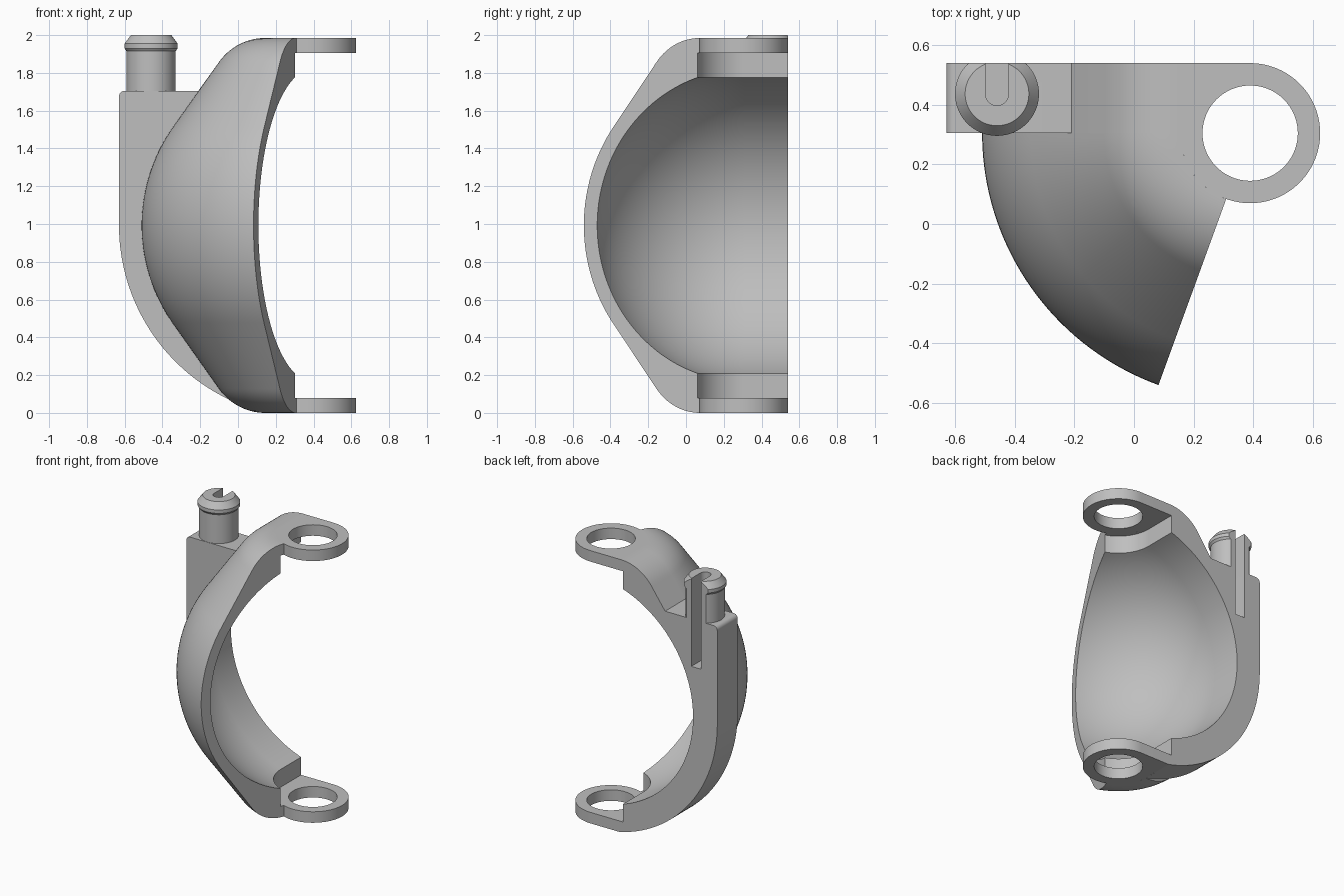
import bpy, bmesh, math
from math import sin, cos, radians, degrees, acos, asin
from mathutils import Vector

cube = bpy.data.objects.get("Cube")
if cube:
    bpy.data.objects.remove(cube, do_unlink=True)

AX, AY, MID = 0.39, 0.305, 0.9925   # vertical pivot axis and mid height
BACK = 0.54
RING, THICK = 0.235, 0.08

grey = bpy.data.materials.new("plain_grey")
grey.use_nodes = True
COLOUR = (0.52, 0.52, 0.52, 1)
grey.diffuse_color = COLOUR
grey.node_tree.nodes["Principled BSDF"].inputs["Base Color"].default_value = COLOUR


def arc(cx, cy, r, a0, a1, n):
    """Points on an arc, angles in degrees."""
    steps = [radians(a0 + (a1 - a0) * i / n) for i in range(n + 1)]
    return [(cx + r * cos(a), cy + r * sin(a)) for a in steps]


def make(name, bm):
    bmesh.ops.remove_doubles(bm, verts=bm.verts, dist=1e-5)
    bmesh.ops.recalc_face_normals(bm, faces=bm.faces)
    mesh = bpy.data.meshes.new(name)
    bm.to_mesh(mesh)
    bm.free()
    mesh.materials.append(grey)
    ob = bpy.data.objects.new(name, mesh)
    bpy.context.collection.objects.link(ob)
    return ob


def prism(name, points, offset):
    """Extrude a closed outline of 3D points."""
    bm = bmesh.new()
    face = bm.faces.new([bm.verts.new(p) for p in points])
    out = bmesh.ops.extrude_face_region(bm, geom=[face], use_keep_orig=True)
    verts = [g for g in out["geom"] if isinstance(g, bmesh.types.BMVert)]
    bmesh.ops.translate(bm, verts=verts, vec=offset)
    return make(name, bm)


def upright(name, outline, z0, z1):
    return prism(name, [(x, y, z0) for x, y in outline], (0, 0, z1 - z0))


def revolve(name, profile, cx, cy, a0, a1, n):
    """Turn a closed (radius, z) profile about a vertical axis, with end caps."""
    bm = bmesh.new()
    rows = []
    for i in range(n + 1):
        a = radians(a0 + (a1 - a0) * i / n)
        rows.append([bm.verts.new((cx + r * cos(a), cy + r * sin(a), z)) for r, z in profile])
    for p, q in zip(rows, rows[1:]):
        for j in range(len(profile)):
            k = (j + 1) % len(profile)
            bm.faces.new((p[j], p[k], q[k], q[j]))
    if a1 - a0 < 360:
        bm.faces.new(rows[0])
        bm.faces.new(rows[-1])
    return make(name, bm)


def cut(ob, cutter):
    mod = ob.modifiers.new("cut", "BOOLEAN")
    mod.operation, mod.solver, mod.object = "DIFFERENCE", "EXACT", cutter
    bpy.context.view_layer.objects.active = ob
    bpy.ops.object.modifier_apply(modifier=mod.name)


def lift(points):
    return [(r, MID + z) for r, z in points]


def flip(points):
    return [(r, -z) for r, z in reversed(points)]


# Shell section: ball, tangent slope and rounded shoulder outside; ball and pivot clearance inside
shoulder = [(RING, MID)] + arc(0.245, MID - 0.3, 0.3, 90, 35, 14)
outer_top = shoulder + arc(0, 0, 0.9, 35, 0, 18)
clear = 0.26
inner_top = [(RING, MID - THICK), (clear, MID - THICK)]
inner_top += arc(0, 0, 0.825, degrees(acos(clear / 0.825)), 0, 36)
inner = inner_top + flip(inner_top)[1:]
outer = outer_top + flip(outer_top)[1:]
shell = revolve("curved_shell", lift(outer + inner[::-1]), AX, AY, 180, 250, 40)

# Back frame: same section, thickened to a wide rim with a square upper corner
rim = 1.02
ledge = 0.7125
slope = (cos(radians(35)) * 0.9 - (ledge - sin(radians(35)) * 0.9) * math.tan(radians(35)), ledge)
frame_outer = shoulder + [slope] + arc(rim - 0.03, ledge - 0.03, 0.03, 90, 0, 6)
frame_outer += arc(0, 0, rim, 0, -degrees(asin(MID / rim)), 48)
section = lift(frame_outer + inner[::-1])
frame = prism("back_frame", [(AX - r, AY, z) for r, z in section], (0, BACK - AY, 0))

# Pivot eyes at top and bottom
hole = upright("hole_cutter", arc(AX, AY, 0.16, 0, 360, 96)[:-1], -1, 3)
eyes = []
for name, z in (("lower_eye", 0), ("upper_eye", 2 * MID - THICK)):
    eye = upright(name, arc(AX, AY, RING, -180, 90, 90) + [(AX - RING, BACK)], z, z + THICK)
    cut(eye, hole)
    eyes.append(eye)

# Snap peg with a chamfered collar, flat at the back
PX, PY = -0.46, 0.437
peg = revolve("snap_peg", [(0, 1.69), (0.13, 1.69), (0.13, 1.915), (0.141, 1.93),
                           (0.141, 1.955), (0.107, 2.0), (0, 2.0)], PX, PY, 0, 360, 64)
back_box = upright("back_cutter", [(-1, BACK), (0, BACK), (0, 1), (-1, 1)], 1, 3)
cut(peg, back_box)

# Round-ended slot through the peg and into the frame
slot = upright("slot_cutter", arc(PX, PY, 0.039, 180, 360, 16) + [(PX + 0.039, 1), (PX - 0.039, 1)], 1.36, 3)
cut(peg, slot)
cut(frame, slot)

for helper in (hole, back_box, slot):
    bpy.data.objects.remove(helper, do_unlink=True)

bpy.ops.object.select_all(action="DESELECT")
for ob in (shell, frame, peg, *eyes):
    ob.select_set(True)
    bpy.context.view_layer.objects.active = ob
bpy.ops.object.shade_smooth_by_angle(angle=radians(25))
